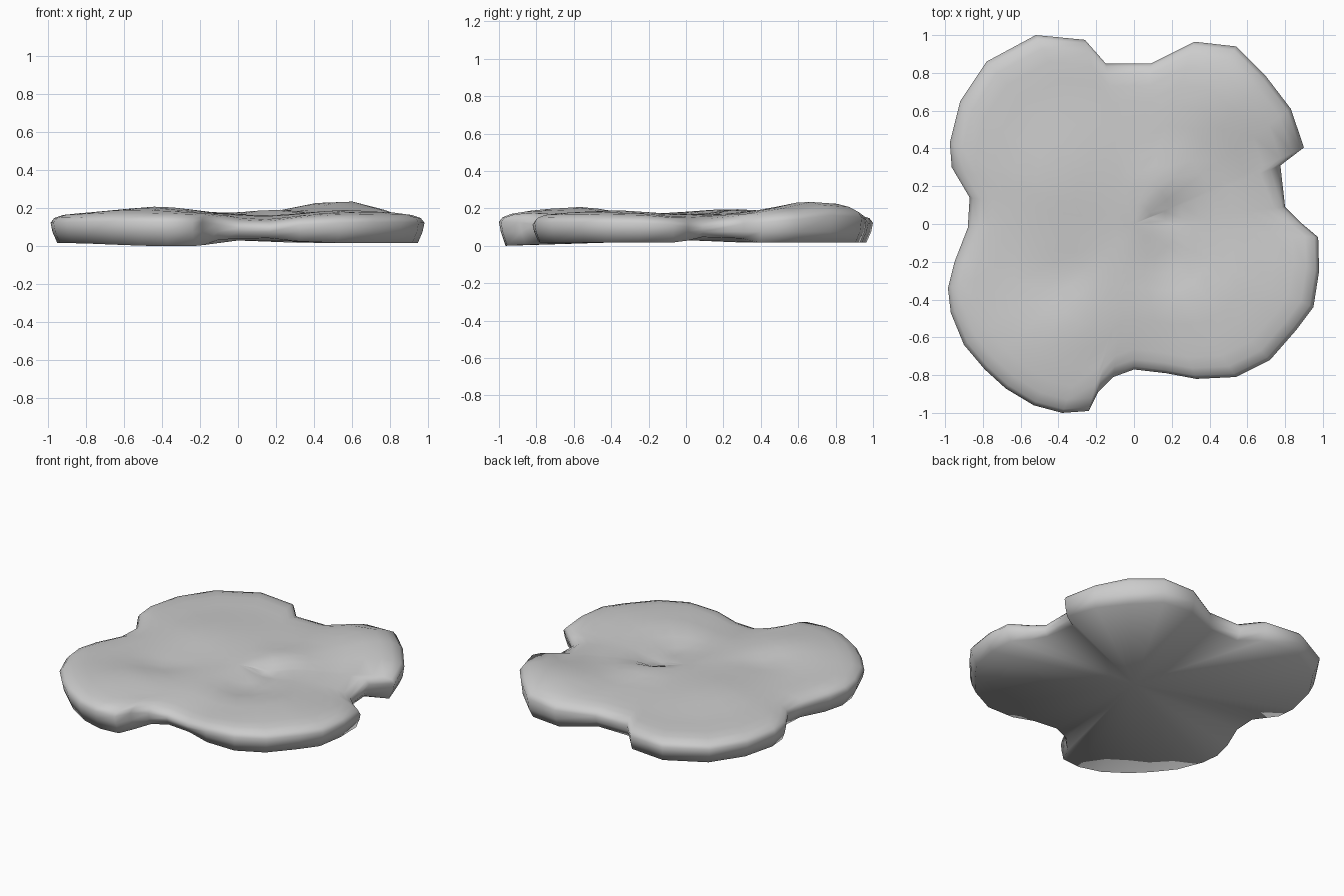
import bpy, bmesh, math

if "Cube" in bpy.data.objects:
    bpy.data.objects.remove(bpy.data.objects["Cube"])

# Lobed outline seen from above, counter-clockwise
OUTLINE = [(.98, -.25), (.975, -.07), (.88, .01), (.80, .09), (.775, .31), (.90, .405),
           (.83, .61), (.70, .78), (.54, .94), (.32, .965), (.09, .85), (-.15, .85),
           (-.26, .975), (-.52, 1.0), (-.78, .86), (-.92, .65), (-.975, .43), (-.965, .30),
           (-.87, .14), (-.88, -.02), (-.95, -.20), (-.985, -.34), (-.97, -.47),
           (-.90, -.64), (-.79, -.77), (-.68, -.87), (-.53, -.96), (-.38, -1.0),
           (-.24, -.99), (-.19, -.89), (-.11, -.81), (0, -.77), (.17, -.79), (.33, -.82),
           (.54, -.81), (.72, -.72), (.86, -.56), (.95, -.44)]

# Soft mounds and dips of the upper surface: x, y, height, radius
MOUNDS = [(.52, .68, .07, .28), (-.42, -.58, .04, .28), (-.42, .25, .028, .30),
          (.55, -.38, .022, .25), (.18, .20, .03, .15), (.20, .06, -.045, .12),
          (.22, -.20, -.04, .16), (-.38, -.30, -.02, .12), (.1, -.75, -.035, .22),
          (.85, .1, -.03, .2), (0, .85, -.015, .2), (-.88, .06, -.015, .2)]


def top_z(x, y):
    return .168 + sum(h * math.exp(-((x - a) ** 2 + (y - b) ** 2) / r ** 2)
                      for a, b, h, r in MOUNDS)


def bottom_z(x, y):
    # lobes rest on the ground, notches lift slightly
    r = math.hypot(x, y)
    lift = min(1, max(0, (.92 - r) / .12))
    low = .018 * math.exp(-((x + .35) ** 2 + (y + 1) ** 2) / .2)
    return .018 + .03 * lift - low


bm = bmesh.new()


def ring(scale, height):
    return [bm.verts.new((x * scale, y * scale, height(x, y, scale))) for x, y in OUTLINE]


def drop(amount):
    return lambda x, y, s: top_z(x * s, y * s) - amount


# Rings from the underside, up the rim and in over the top
rings = [ring(.965, lambda x, y, s: bottom_z(x, y)),
         ring(.99, lambda x, y, s: .075),
         ring(1.0, drop(.045)),
         ring(.98, drop(.02))]
rings += [ring(s, drop(d)) for s, d in
          ((.93, .004), (.86, -.002), (.76, 0), (.65, 0), (.54, 0), (.43, 0),
           (.32, 0), (.21, 0), (.1, 0))]
n = len(OUTLINE)
for a, b in zip(rings, rings[1:]):
    for i in range(n):
        j = (i + 1) % n
        bm.faces.new((a[i], a[j], b[j], b[i]))

# Fans closing the top and the underside
top = bm.verts.new((0, 0, top_z(0, 0)))
base = bm.verts.new((0, 0, .03))
for i in range(n):
    j = (i + 1) % n
    bm.faces.new((rings[-1][i], rings[-1][j], top))
    bm.faces.new((rings[0][j], rings[0][i], base))
bmesh.ops.recalc_face_normals(bm, faces=bm.faces)
lo = min(v.co.z for v in bm.verts)
for v in bm.verts:
    v.co.z -= lo
for f in bm.faces:
    f.smooth = True

mesh = bpy.data.meshes.new("flat_rock")
bm.to_mesh(mesh)
bm.free()
rock = bpy.data.objects.new("flat_rock", mesh)
bpy.context.collection.objects.link(rock)
